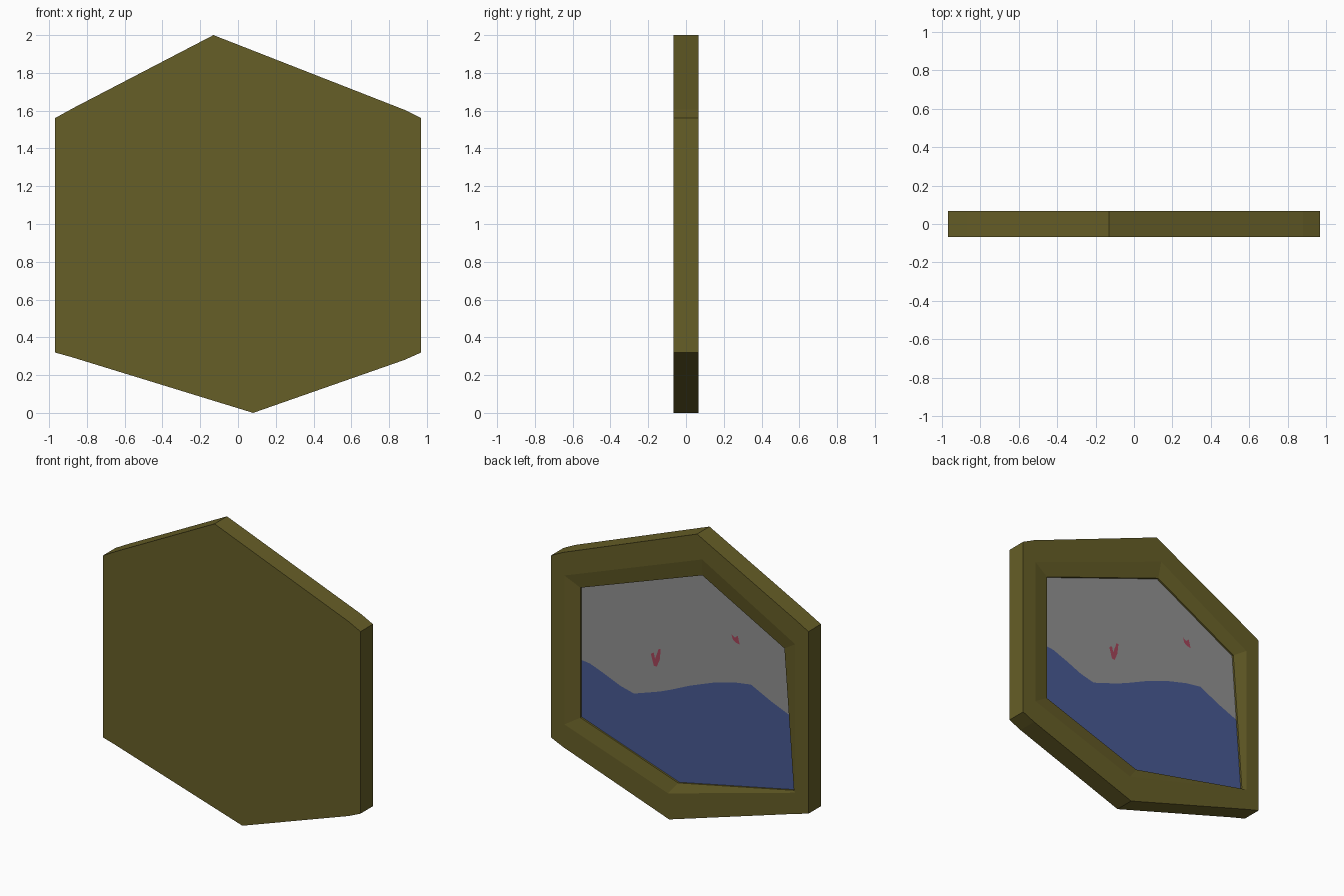
import bpy, bmesh

if "Cube" in bpy.data.objects:
    bpy.data.objects.remove(bpy.data.objects["Cube"])

HALF = 0.067      # half thickness of the frame
LIP_Y = 0.050     # depth where the sloped border ends
PANEL_Y = 0.038   # depth of the painted panel


def material(name, rgb):
    m = bpy.data.materials.new(name)
    m.diffuse_color = (*rgb, 1.0)
    m.use_nodes = True
    m.node_tree.nodes["Principled BSDF"].inputs["Base Color"].default_value = m.diffuse_color
    return m


olive = material("olive", (0.133, 0.112, 0.020))
gray = material("gray", (0.285, 0.285, 0.285))
blue = material("blue", (0.066, 0.102, 0.29))
red = material("red", (0.37, 0.06, 0.10))


def make_object(name, bm, mat):
    mesh = bpy.data.meshes.new(name)
    bm.to_mesh(mesh)
    bm.free()
    mesh.materials.append(mat)
    ob = bpy.data.objects.new(name, mesh)
    bpy.context.collection.objects.link(ob)
    return ob


def ring(bm, pts, y):
    return [bm.verts.new((x, y, z)) for x, z in pts]


def flat_shape(name, pts, y, mat):
    """Flat coloured shape facing the back (+y)."""
    bm = bmesh.new()
    f = bm.faces.new(ring(bm, pts, y))
    f.normal_update()
    if f.normal.y < 0:
        f.normal_flip()
    bmesh.ops.triangulate(bm, faces=bm.faces[:])
    return make_object(name, bm, mat)


# Outlines run from the upper +x corner over the top apex and round
outer = [(0.97, 1.56), (0.88, 1.605), (-0.13, 2.0), (-0.87, 1.615), (-0.97, 1.56),
         (-0.97, 0.32), (-0.88, 0.295), (0.08, 0.0), (0.88, 0.28), (0.97, 0.32)]
corners = [0, 2, 4, 5, 7, 9]   # outer points matching the six inner corners
opening = [(0.87, 1.45), (-0.168, 1.837), (-0.87, 1.447),
           (-0.87, 0.436), (0.088, 0.175), (0.87, 0.436)]
inner = [(0.76, 1.39), (-0.158, 1.72), (-0.777, 1.388),
         (-0.848, 0.44), (0.024, 0.257), (0.76, 0.505)]

# Frame: solid front, outer walls, back border, sloped border and inner wall
bm = bmesh.new()
front = ring(bm, outer, -HALF)
back = ring(bm, outer, HALF)
rim = ring(bm, opening, HALF)
lip = ring(bm, inner, LIP_Y)
floor = ring(bm, inner, PANEL_Y)
bm.faces.new(front)
n = len(outer)
for i in range(n):
    j = (i + 1) % n
    bm.faces.new((front[i], front[j], back[j], back[i]))
for i in range(6):
    j = (i + 1) % 6
    end = corners[j] if j else n
    chain = [back[k % n] for k in range(corners[i], end + 1)]
    bm.faces.new(chain + [rim[j], rim[i]])
    for a, b in ((rim, lip), (lip, floor)):
        bm.faces.new((a[i], a[j], b[j], b[i]))
bmesh.ops.recalc_face_normals(bm, faces=bm.faces[:])
make_object("frame", bm, olive)

# Wavy dividing line of the panel, from the +x side to the -x side
wave = [(0.76, 0.893), (0.697, 0.886), (0.59, 0.846), (0.47, 0.796), (0.365, 0.77),
        (0.17, 0.836), (0.08, 0.874), (-0.057, 0.937), (-0.237, 1.006),
        (-0.396, 1.049), (-0.516, 1.067), (-0.66, 0.997), (-0.811, 0.935)]
flat_shape("upper_panel", inner[:3] + wave[::-1], PANEL_Y, gray)
flat_shape("lower_panel", wave + inner[3:], PANEL_Y, blue)

# Small red painted marks
flat_shape("large_mark", [(0.237, 1.077), (0.215, 1.09), (0.205, 1.05), (0.177, 1.127),
                          (0.162, 1.124), (0.17, 1.054), (0.192, 1.0), (0.215, 1.001)],
           PANEL_Y + 0.002, red)
flat_shape("small_mark", [(-0.37, 1.372), (-0.396, 1.356), (-0.418, 1.373),
                          (-0.433, 1.317), (-0.403, 1.323), (-0.381, 1.338)],
           PANEL_Y + 0.002, red)
